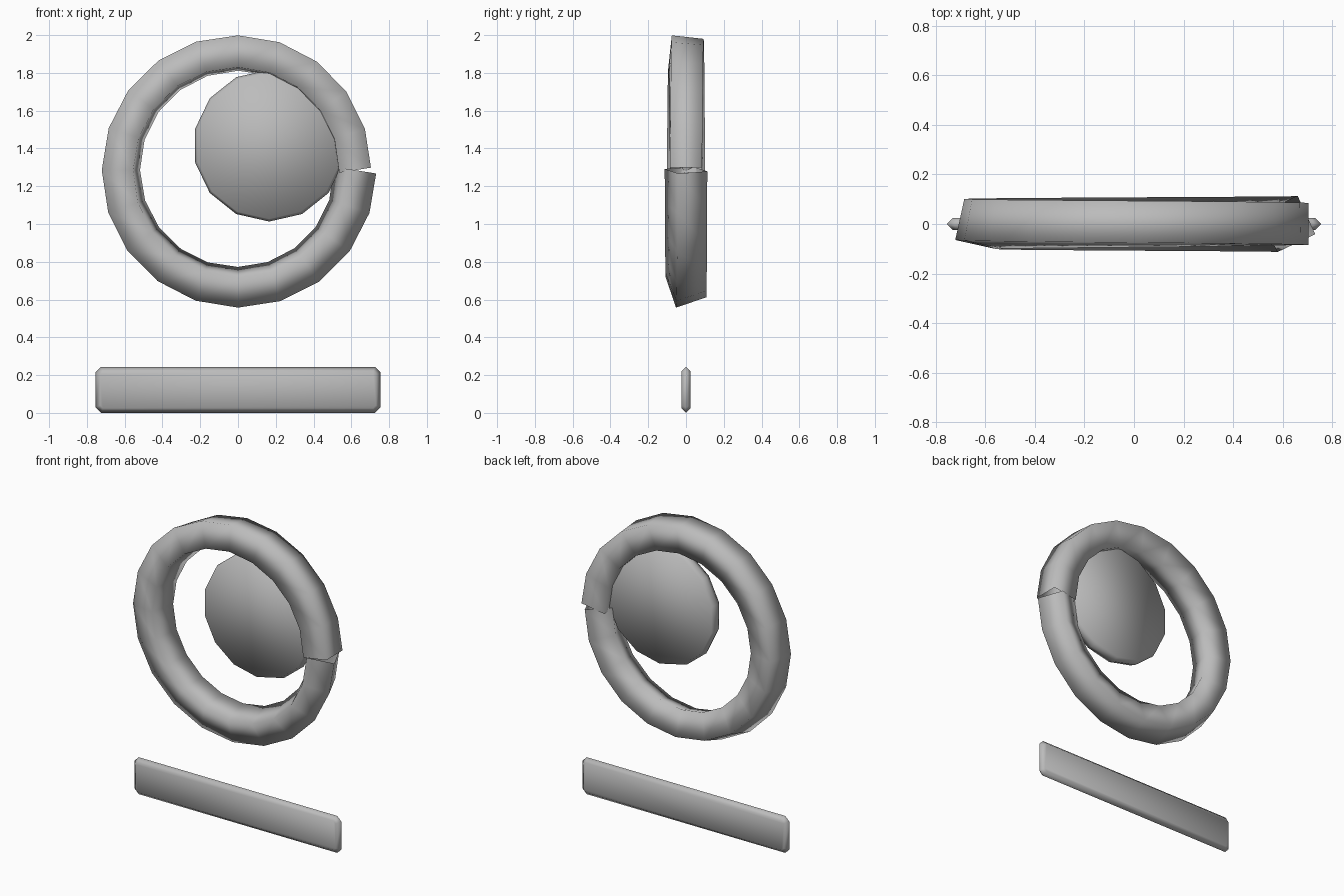
import bpy, bmesh, math
from mathutils import Vector

if "Cube" in bpy.data.objects:
    bpy.data.objects.remove(bpy.data.objects["Cube"])

grey = bpy.data.materials.new("grey")
grey.diffuse_color = (0.5, 0.5, 0.5, 1)
grey.use_nodes = True
grey.node_tree.nodes["Principled BSDF"].inputs["Base Color"].default_value = grey.diffuse_color


def finish(name, bm):
    mesh = bpy.data.meshes.new(name)
    bmesh.ops.recalc_face_normals(bm, faces=bm.faces)
    for f in bm.faces:
        f.smooth = True
    bm.to_mesh(mesh)
    bm.free()
    mesh.materials.append(grey)
    obj = bpy.data.objects.new(name, mesh)
    bpy.context.collection.objects.link(obj)
    return obj


def loft(bm, rings):
    for a, b in zip(rings, rings[1:]):
        n = len(a)
        for i in range(n):
            bm.faces.new((a[i], a[(i + 1) % n], b[(i + 1) % n], b[i]))


def plate(name, inner, rim, t):
    """Flat plate with a pointed rim: face outline in front and behind, rim at y = 0."""
    bm = bmesh.new()
    rings = [[bm.verts.new((x, y, z)) for x, z in pts]
             for pts, y in ((inner, -t), (rim, 0), (inner, t))]
    loft(bm, rings)
    bm.faces.new(rings[0])
    bm.faces.new(rings[2])
    return finish(name, bm)


# Open ring: square tube whose section twists on its way round, gap at the right
SEG, R, r, CZ = 20, 0.62, 0.12, 1.285
bm = bmesh.new()
rings = []
for k in range(SEG + 1):
    a = 2 * math.pi * k / SEG
    centre = Vector((R * math.cos(a), 0, CZ + R * math.sin(a)))
    # end sections are square to the first and last straight pieces
    d = a + math.pi / SEG * ((k == 0) - (k == SEG))
    out = Vector((math.cos(d), 0, math.sin(d)))
    twist = math.radians(45 - 25 * k / SEG)
    rings.append([bm.verts.new(centre + r * (out * math.cos(twist + j * math.pi / 2)
                               + Vector((0, -1, 0)) * math.sin(twist + j * math.pi / 2)))
                  for j in range(4)])
loft(bm, rings)
finish("ring", bm)


# Disc inside the ring
def circle(rad, n=14, cx=0.165, cz=1.415):
    return [(cx + rad * math.sin(2 * math.pi * i / n), cz + rad * math.cos(2 * math.pi * i / n))
            for i in range(n)]


plate("disc", circle(0.388), circle(0.402), 0.04)


# Bar below the ring, with cut corners
def bar_outline(hx, hz, c, cz=0.122):
    pts = [(hx, hz - c), (hx - c, hz)]
    pts += [(-x, z) for x, z in reversed(pts)]
    pts += [(-x, -z) for x, z in pts]
    return [(x, z + cz) for x, z in pts]


plate("bar", bar_outline(0.73, 0.097, 0.015), bar_outline(0.755, 0.122, 0.03), 0.025)
